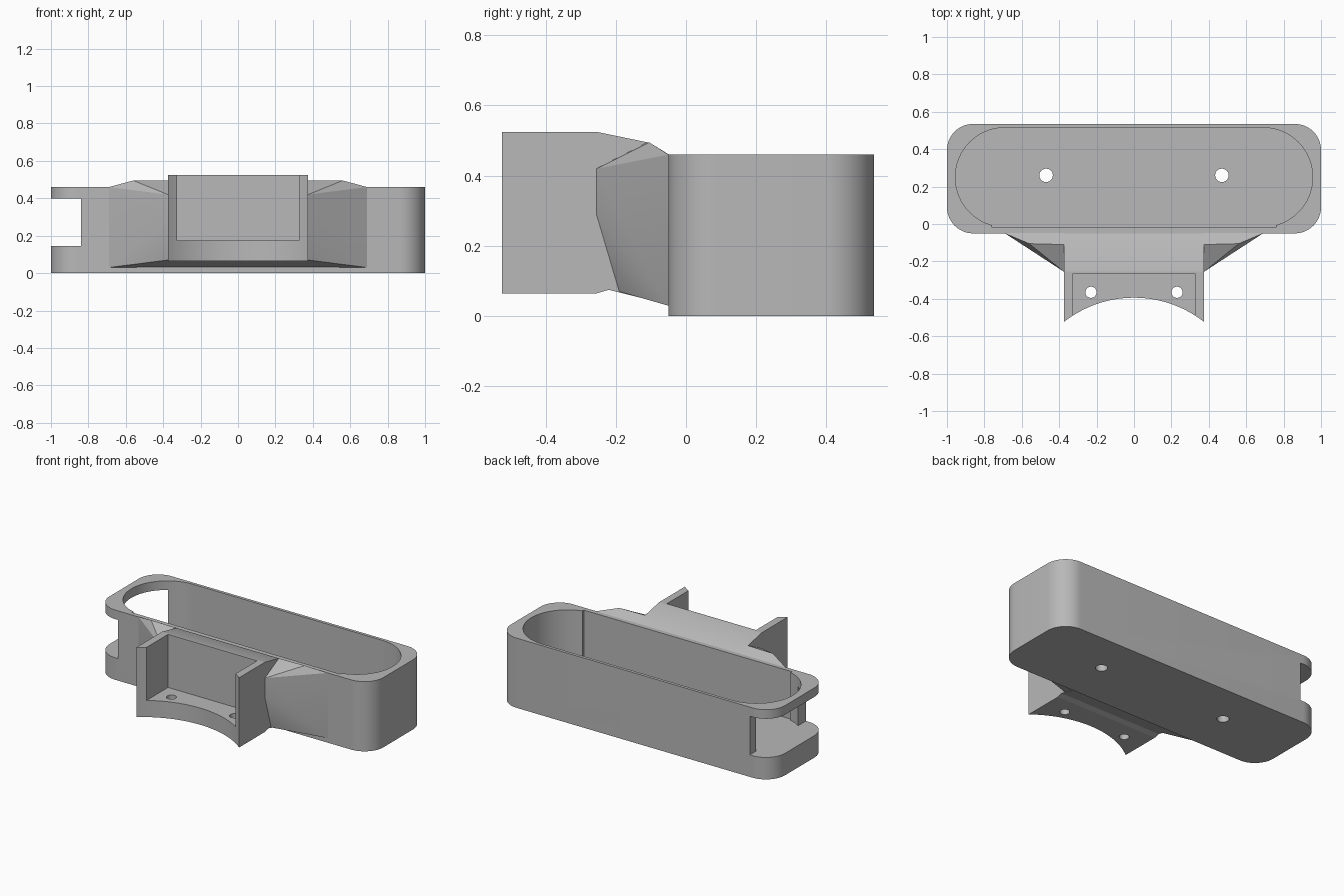
import bpy, bmesh
from math import sin, cos, pi, radians, sqrt

cube = bpy.data.objects.get("Cube")
if cube:
    bpy.data.objects.remove(cube, do_unlink=True)

grey = bpy.data.materials.new("plain grey")
grey.use_nodes = True
COLOUR = (0.48, 0.48, 0.48, 1)
grey.diffuse_color = COLOUR
grey.node_tree.nodes["Principled BSDF"].inputs["Base Color"].default_value = COLOUR


def finish(name, bm):
    bmesh.ops.recalc_face_normals(bm, faces=bm.faces)
    mesh = bpy.data.meshes.new(name)
    bm.to_mesh(mesh)
    bm.free()
    mesh.materials.append(grey)
    obj = bpy.data.objects.new(name, mesh)
    bpy.context.collection.objects.link(obj)
    return obj


def prism(name, outline, low, high, along_x=False):
    """Extrude an (x, y) outline in z, or a (y, z) outline in x."""
    place = (lambda a, b, c: (c, a, b)) if along_x else (lambda a, b, c: (a, b, c))
    bm = bmesh.new()
    face = bm.faces.new([bm.verts.new(place(a, b, low)) for a, b in outline])
    ext = bmesh.ops.extrude_face_region(bm, geom=[face])
    top = [v for v in ext["geom"] if isinstance(v, bmesh.types.BMVert)]
    bmesh.ops.translate(bm, verts=top, vec=place(0, 0, high - low))
    return finish(name, bm)


def hull(name, points):
    bm = bmesh.new()
    for p in points:
        bm.verts.new(p)
    bmesh.ops.convex_hull(bm, input=bm.verts)
    return finish(name, bm)


def rounded(x0, x1, y0, y1, r, steps=16):
    corners = [(x1 - r, y1 - r), (x0 + r, y1 - r), (x0 + r, y0 + r), (x1 - r, y0 + r)]
    pts = []
    for i, (cx, cy) in enumerate(corners):
        for k in range(steps + 1):
            a = (i + k / steps) * pi / 2
            pts.append((cx + r * cos(a), cy + r * sin(a)))
    return pts


def box(x0, x1, y0, y1, z0, z1):
    return prism("cutter", [(x0, y0), (x1, y0), (x1, y1), (x0, y1)], z0, z1)


def hole(x, y, r):
    ring = [(x + r * cos(k * pi / 16), y + r * sin(k * pi / 16)) for k in range(32)]
    return prism("cutter", ring, -0.1, 0.3)


def select(obj):
    bpy.ops.object.select_all(action='DESELECT')
    obj.select_set(True)
    bpy.context.view_layer.objects.active = obj


def cut(obj, cutters):
    for c in cutters:
        c.hide_render = True
        mod = obj.modifiers.new("cut", 'BOOLEAN')
        mod.operation, mod.solver, mod.object = 'DIFFERENCE', 'EXACT', c
        select(obj)
        bpy.ops.object.modifier_apply(modifier=mod.name)
        bpy.data.objects.remove(c, do_unlink=True)


# Long tray: rounded block with a rounded well, end slot and two floor holes
FLOOR = 0.145
tray = prism("tray", rounded(-1, 1, -0.05, 0.535, 0.14), 0, 0.46)
well = prism("cutter", rounded(-0.955, 0.955, -0.015, 0.515, 0.264), FLOOR, 0.6)
cut(tray, [well,
           box(-0.76, 0.76, -0.02, 0.2, FLOOR, 0.6),
           box(-1.2, -0.84, -0.3, 0.8, FLOOR, 0.4),
           hole(-0.47, 0.26, 0.036), hole(0.47, 0.26, 0.036)])

# Front bracket: concave front edge, open pocket and two screw holes
W, BACK, R = 0.375, -0.255, 0.606
arc = [(x, -1.0 + sqrt(R * R - x * x)) for x in (W * (k / 16 - 1) for k in range(33))]
bracket = prism("bracket", arc + [(W, BACK), (-W, BACK)], 0.065, 0.525)
cut(bracket, [box(-0.325, 0.325, -1, -0.265, 0.175, 1),
              hole(-0.23, -0.365, 0.03), hole(0.23, -0.365, 0.03)])

# Neck joining the bracket to the tray
neck = prism("neck", [(BACK, 0.065), (-0.22, 0.075), (-0.04, 0.03), (-0.04, 0.455),
                      (-0.05, 0.46), (-0.11, 0.495), (BACK, 0.525)], -W, W, True)

# Flared gussets on both sides of the neck
gussets = []
for side, label in ((1, "left"), (-1, "right")):
    s = side
    pts = [(W, -0.19, 0.07), (W, -0.19, 0.2), (W, BACK, 0.29), (W, BACK, 0.42),
           (W, -0.11, 0.495), (0.56, -0.105, 0.495), (0.69, -0.05, 0.46),
           (0.69, -0.05, 0.03), (0.69, -0.04, 0.455), (0.69, -0.04, 0.03),
           (W, -0.04, 0.455), (W, -0.04, 0.03)]
    gussets.append(hull(label + "_gusset", [(s * x, y, z) for x, y, z in pts]))

for obj in [tray, bracket, neck] + gussets:
    select(obj)
    bpy.ops.object.shade_smooth_by_angle(angle=radians(20))
